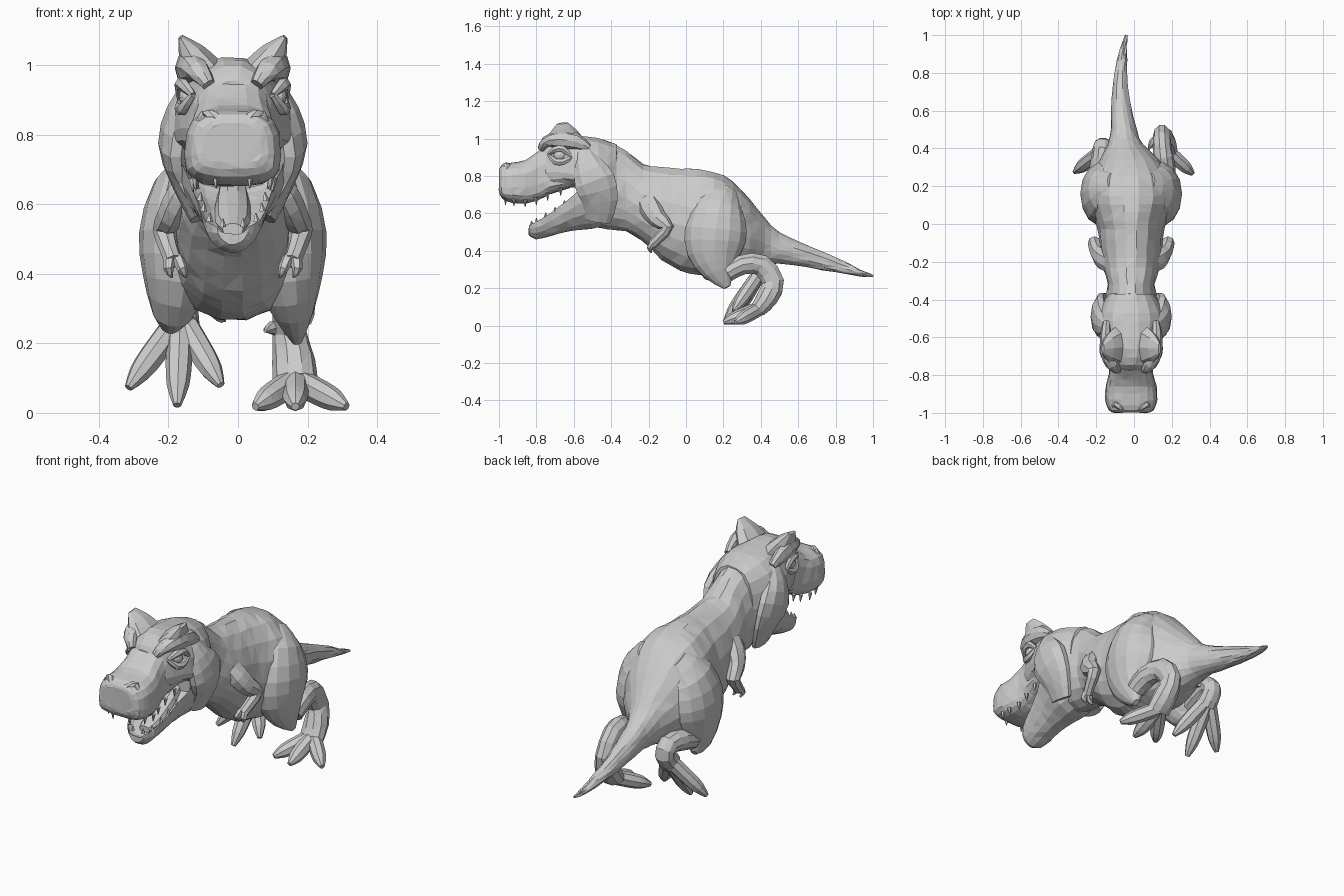
import bpy, bmesh, math, random
from mathutils import Vector

random.seed(4)
old = bpy.data.objects.get("Cube")
if old:
    bpy.data.objects.remove(old, do_unlink=True)

skin = bpy.data.materials.new("stone_grey")
skin.use_nodes = True
GREY = (.6, .6, .6, 1)
skin.diffuse_color = GREY
skin.node_tree.nodes["Principled BSDF"].inputs["Base Color"].default_value = GREY

MID = -.015  # centre line of the head and trunk


def resample(rows, steps):
    """Smoothly interpolate rows of numbers (Catmull-Rom)."""
    out = []
    last = len(rows) - 1
    for i in range(last):
        a, b, c, d = (rows[max(0, min(last, i + k))] for k in (-1, 0, 1, 2))
        for s in range(steps):
            t = s / steps
            out.append([q + .5 * t * (r - p + t * (2 * p - 5 * q + 4 * r - e
                        + t * (3 * (q - r) + e - p)))
                        for p, q, r, e in zip(a, b, c, d)])
    out.append(list(rows[-1]))
    return out


def skin_rings(name, rings, jitter=0):
    """Bridge rings of points into one closed faceted surface."""
    bm = bmesh.new()
    loops = []
    for ring in rings:
        loops.append([bm.verts.new(p + Vector(random.uniform(-jitter, jitter)
                      for _ in range(3))) for p in ring])
    n = len(loops[0])
    for low, high in zip(loops, loops[1:]):
        for i in range(n):
            j = (i + 1) % n
            bm.faces.new((low[i], low[j], high[j], high[i]))
    bm.faces.new(loops[0][::-1])
    bm.faces.new(loops[-1])
    bmesh.ops.recalc_face_normals(bm, faces=bm.faces)
    bmesh.ops.triangulate(bm, faces=bm.faces)
    mesh = bpy.data.meshes.new(name)
    bm.to_mesh(mesh)
    bm.free()
    mesh.materials.append(skin)
    obj = bpy.data.objects.new(name, mesh)
    bpy.context.collection.objects.link(obj)


def hull(name, rows, sides=18, steps=2, power=1.0, jitter=0):
    """Loft along y; rows hold y, centre x, half width, top, widest, bottom z."""
    rings = []
    for y, cx, w, top, wide, low in resample(rows, steps):
        ring = []
        for i in range(sides):
            a = math.tau * i / sides
            c, s = math.cos(a), math.sin(a)
            rise = top - wide if s > 0 else wide - low
            ring.append(Vector((cx + w * math.copysign(abs(c) ** power, c), y,
                                wide + rise * math.copysign(abs(s) ** power, s))))
        rings.append(ring)
    skin_rings(name, rings, jitter)


def limb(name, path, sides=8, steps=2):
    """Tapered tube; path rows hold x, y, z, radius across, radius in depth."""
    rows = [tuple(p) if len(p) == 5 else tuple(p) + (p[3],) for p in path]
    rows = resample(rows, steps)
    rings = []
    for i, (x, y, z, r, d) in enumerate(rows):
        ahead = Vector(rows[min(i + 1, len(rows) - 1)][:3])
        behind = Vector(rows[max(i - 1, 0)][:3])
        t = (ahead - behind).normalized()
        u = Vector((1, 0, 0)) if abs(t.x) < .9 else Vector((0, 1, 0))
        u = (u - t * t.dot(u)).normalized()
        v = t.cross(u)
        r, d = max(r, .002), max(d, .002)
        rings.append([Vector((x, y, z)) + u * r * math.cos(math.tau * k / sides)
                      + v * d * math.sin(math.tau * k / sides)
                      for k in range(sides)])
    skin_rings(name, rings)


def flip(path, side):
    """Place a path given from the centre line on one side."""
    return [(MID + side * p[0],) + tuple(p[1:]) for p in path]


def ball(name, centre, size):
    bpy.ops.mesh.primitive_uv_sphere_add(segments=12, ring_count=8, radius=1,
                                         location=centre)
    obj = bpy.context.object
    obj.name = name
    obj.scale = size
    obj.data.materials.append(skin)


# Trunk from the neck to the tail tip
hull("body_and_tail", [
    (-.52, MID, .1, .99, .75, .54), (-.42, MID, .135, .985, .72, .51),
    (-.32, MID, .125, .94, .68, .50), (-.23, MID, .15, .865, .62, .445),
    (-.13, MID, .165, .85, .57, .35), (-.03, MID, .175, .845, .54, .29),
    (.06, MID, .205, .84, .52, .27), (.15, MID, .23, .825, .52, .265),
    (.25, MID, .205, .775, .50, .27), (.34, -.025, .155, .68, .47, .3),
    (.42, -.045, .095, .58, .44, .32), (.5, -.055, .07, .5, .41, .33),
    (.65, -.07, .05, .43, .37, .31), (.8, -.07, .033, .365, .325, .285),
    (.93, -.055, .018, .3, .28, .263), (1, -.04, .005, .272, .267, .262)],
    jitter=.003)

# Square muzzle running into a rounder cranium
hull("muzzle", [
    (-1, MID, .085, .835, .75, .72), (-.985, MID, .12, .86, .74, .68),
    (-.93, MID, .138, .872, .74, .657), (-.86, MID, .134, .885, .74, .652),
    (-.79, MID, .117, .935, .75, .67), (-.73, MID, .117, .975, .78, .7),
    (-.62, MID, .13, .99, .8, .735)], power=.65, jitter=.002)
hull("cranium", [
    (-.775, MID, .085, .955, .82, .72), (-.745, MID, .115, 1.0, .82, .715),
    (-.66, MID, .15, 1.025, .82, .73), (-.56, MID, .178, 1.015, .8, .735),
    (-.47, MID, .18, 1.005, .78, .66), (-.37, MID, .125, .97, .77, .62)],
    power=.88, jitter=.002)

# Lower jaw is a trough: its floor lies below the rim
hull("lower_jaw", [
    (-.84, MID, .045, .515, .535, .485), (-.8, MID, .08, .505, .555, .46),
    (-.72, MID, .1, .53, .605, .48), (-.64, MID, .122, .57, .665, .5),
    (-.57, MID, .15, .6, .725, .51), (-.5, MID, .17, .66, .765, .515),
    (-.42, MID, .15, .74, .73, .54), (-.36, MID, .1, .74, .68, .58)], jitter=.002)
hull("tongue", [
    (-.77, MID, .03, .545, .53, .5), (-.7, MID, .05, .585, .55, .5),
    (-.6, MID, .05, .64, .6, .53), (-.5, MID, .04, .7, .64, .58)], sides=10)

UPPER_TEETH = [(.05, -.965, .685), (.11, -.92, .68), (.118, -.86, .675),
               (.105, -.8, .685), (.105, -.74, .71), (.11, -.67, .735)]
LOWER_TEETH = [(.03, -.825, .535), (.068, -.8, .55), (.085, -.75, .58),
               (.095, -.7, .61), (.106, -.65, .645)]

for side, tag in ((1, "left"), (-1, "right")):
    # Cheek flange and the jaw muscle below it
    limb("cheek_" + tag, flip([
        (.12, -.55, .95, .02, .04), (.145, -.53, .87, .045, .075),
        (.165, -.49, .775, .05, .115), (.145, -.46, .67, .035, .1),
        (.1, -.47, .56, .025, .07)], side), sides=10)
    # Brow crest with a raised horn
    limb("brow_" + tag, flip([
        (.07, -.775, .945, .02), (.1, -.745, .985, .035, .03),
        (.125, -.68, .995, .038, .045), (.135, -.59, .985, .03, .045),
        (.13, -.52, .95, .02)], side))
    limb("brow_horn_" + tag, flip([
        (.085, -.65, .985, .055, .105), (.12, -.655, 1.035, .04, .075),
        (.15, -.66, 1.082, .008, .03)], side))
    # Eye set between two lids
    ball("eye_" + tag, (MID + side * .13, -.675, .91), (.025, .033, .03))
    for lid, lift in (("upper", .033), ("lower", -.033)):
        limb(lid + "_eyelid_" + tag, flip([
            (.115, -.735, .915, .01), (.142, -.7, .91 + lift, .018),
            (.15, -.655, .91 + lift, .018), (.15, -.61, .9, .01)], side), sides=6)
    # Nostril rim
    limb("nostril_rim_" + tag, flip([
        (.03, -.985, .825, .01), (.05, -.975, .85, .016),
        (.08, -.955, .855, .018), (.1, -.965, .82, .01)], side), sides=6)
    # Teeth
    for row, spots, rise in (("upper", UPPER_TEETH, -.04), ("lower", LOWER_TEETH, .025)):
        for x, y, z in spots:
            limb(row + "_tooth_" + tag, flip([
                (x, y, z, .011), (x * .97, y, z + rise, .002)], side),
                sides=5, steps=1)
    # Shoulder and small arm with two claws
    limb("arm_" + tag, flip([
        (.1, -.22, .7, .03, .05), (.145, -.19, .63, .045, .06),
        (.178, -.15, .57, .04, .05), (.195, -.1, .525, .035),
        (.185, -.14, .475, .028), (.17, -.18, .435, .026)], side))
    for k in (-1, 1):
        limb("arm_claw_" + tag, flip([
            (.17 + .01 * k, -.175, .445, .018), (.165 + .02 * k, -.195, .415, .015),
            (.155 + .02 * k, -.185, .39, .004)], side), sides=6)

# Each leg: side, knee height, bones from shin to foot, toe root and toe tips
LEGS = {
    "left": (1, .205,
             [(.17, .22, .28, .05), (.165, .3, .325, .055, .055),
              (.15, .4, .325, .05, .06), (.148, .465, .235, .048, .062),
              (.16, .435, .15, .062, .06), (.165, .385, .085, .065, .045)],
             (.165, .4, .095), [(.05, .23, .018), (.165, .2, .018), (.312, .265, .018)]),
    "right": (-1, .25,
              [(-.19, .22, .32, .05), (-.18, .3, .345, .055),
               (-.17, .39, .35, .05), (-.165, .415, .3, .05, .045),
               (-.165, .37, .25, .055)],
              (-.165, .39, .275), [(-.05, .255, .08), (-.175, .21, .022), (-.315, .275, .072)]),
}
for tag, (side, knee, bones, root, tips) in LEGS.items():
    limb("thigh_" + tag, flip([
        (.09, .22, .73, .04, .06), (.135, .18, .64, .095, .13),
        (.15, .16, .51, .12, .17), (.16, .155, .39, .1, .15),
        (.175, .18, .29, .06, .09), (.185, .22, knee, .015, .02)], side), sides=14)
    limb("shin_and_foot_" + tag, bones, sides=10)
    start = Vector(root)
    for tip in tips:
        end = Vector(tip)
        half = start.lerp(end, .5)
        pad = start.lerp(end, .78)
        limb("toe_" + tag, [(*start, .038), (*half, .038),
                            (pad.x, pad.y, max(pad.z, .034), .032), (*end, .012)])
    # Short rear toe
    back = Vector(bones[-3][:3])
    limb("rear_toe_" + tag, [
        (*back, .025), (back.x - side * .05, back.y - .03, back.z + .01, .02),
        (back.x - side * .07, back.y - .07, back.z, .005)], sides=6)
